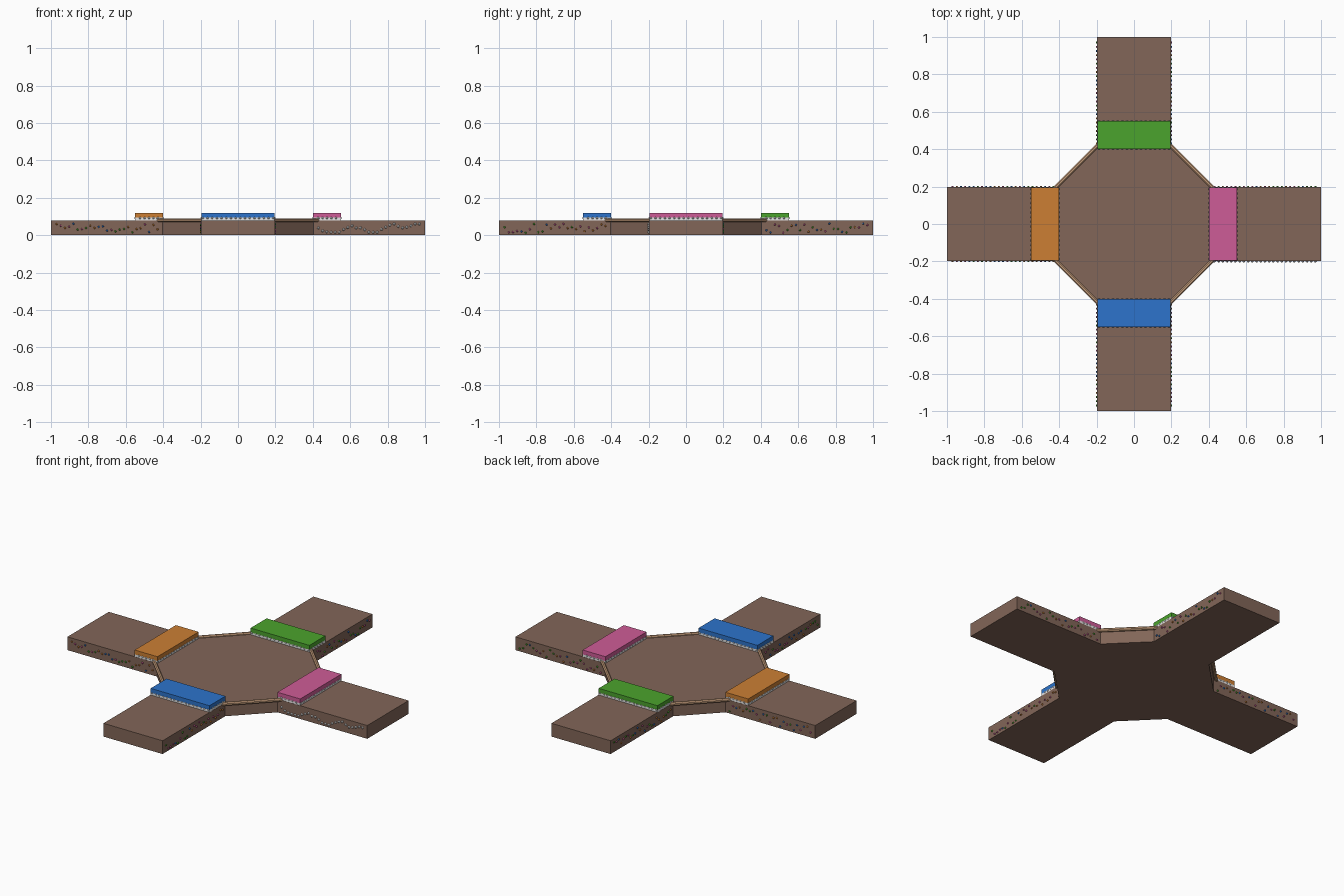
import bpy, bmesh, math, random
from mathutils import Matrix, Vector

if "Cube" in bpy.data.objects:
    bpy.data.objects.remove(bpy.data.objects["Cube"])

random.seed(4)


def srgb(r, g, b):
    return [((c / 255 + 0.055) / 1.055) ** 2.4 for c in (r, g, b)] + [1]


def material(name, *rgb):
    m = bpy.data.materials.new(name)
    m.diffuse_color = srgb(*rgb)
    m.use_nodes = True
    m.node_tree.nodes["Principled BSDF"].inputs["Base Color"].default_value = m.diffuse_color
    return m


BROWN = material("brown", 130, 102, 88)
TAN = material("tan", 196, 156, 122)
WHITE = material("white", 235, 235, 235)
BLUE = material("blue", 45, 116, 204)
GREEN = material("green", 75, 163, 45)
PINK = material("pink", 206, 92, 151)
ORANGE = material("orange", 204, 127, 52)


def finish(name, bm, mats):
    me = bpy.data.meshes.new(name)
    bmesh.ops.recalc_face_normals(bm, faces=bm.faces)
    bm.to_mesh(me)
    bm.free()
    for m in mats:
        me.materials.append(m)
    ob = bpy.data.objects.new(name, me)
    bpy.context.collection.objects.link(ob)
    return ob


def add_box(bm, x0, x1, y0, y1, z0, z1, mtx):
    mid = Vector(((x0 + x1) / 2, (y0 + y1) / 2, (z0 + z1) / 2))
    bmesh.ops.create_cube(bm, size=1, matrix=mtx @ Matrix.Translation(mid)
                          @ Matrix.Diagonal((x1 - x0, y1 - y0, z1 - z0, 1)))


def add_ball(bm, pos, r, mtx, index=0):
    res = bmesh.ops.create_icosphere(bm, subdivisions=1, radius=r,
                                     matrix=mtx @ Matrix.Translation(pos))
    for v in res["verts"]:
        for f in v.link_faces:
            f.material_index = index


# cross-shaped board: one quarter outline, rotated four times
W, D, H = 0.197, 0.403, 0.08
bm = bmesh.new()
turns = [Matrix.Rotation(i * math.pi / 2, 4, "Z") for i in range(4)]
quarter = [(D, -W), (1, -W), (1, W), (D, W)]
face = bm.faces.new([bm.verts.new(t @ Vector((x, y, 0)))
                     for t in turns for x, y in quarter])
top = bmesh.ops.extrude_face_region(bm, geom=[face])
bmesh.ops.translate(bm, vec=(0, 0, H),
                    verts=[v for v in top["geom"] if isinstance(v, bmesh.types.BMVert)])
finish("board", bm, [BROWN])

# +x, +y, -x, -y
names = ("right", "back", "left", "front")
colours = (PINK, GREEN, ORANGE, BLUE)
for i, turn in enumerate(turns):
    # coloured slab on each arm
    bm = bmesh.new()
    add_box(bm, 0.40, 0.552, -0.196, 0.196, 0.094, 0.12, turn)
    finish(names[i] + "_slab", bm, [colours[i]])

    # white icing layer with a beaded upper edge
    bm = bmesh.new()
    add_box(bm, 0.40, 0.552, -0.196, 0.196, H, 0.094, turn)
    for k in range(16):
        y = -0.188 + k * 0.376 / 15
        for x in (0.405, 0.547):
            add_ball(bm, Vector((x, y, 0.092)), 0.0085, turn)
    for k in range(1, 6):
        x = 0.405 + k * 0.142 / 6
        for y in (-0.192, 0.192):
            add_ball(bm, Vector((x, y, 0.092)), 0.0085, turn)
    finish(names[i] + "_icing", bm, [WHITE])

    # sprinkles along both long sides of the arm
    bm = bmesh.new()
    for side in (-1, 1):
        white = i == 0 and side == -1
        z = 0.05
        for k in range(25):
            x = 0.43 + k * 0.0225
            if white:
                z = min(0.06, max(0.016, z + random.uniform(-0.02, 0.018)))
            else:
                z = random.uniform(0.012, 0.062)
            add_ball(bm, Vector((x, side * 0.199, z)),
                     0.008 if white else 0.006, turn,
                     0 if white else random.randint(1, 4))
    finish(names[i] + "_sprinkles", bm, [WHITE, BLUE, GREEN, PINK, ORANGE])

    # rounded trim rod along each diagonal edge
    bm = bmesh.new()
    bmesh.ops.create_cone(
        bm, cap_ends=True, segments=8, radius1=0.0108, radius2=0.0108, depth=0.34,
        matrix=turn @ Matrix.Translation((0.3075, 0.3075, H))
        @ Matrix.Rotation(-math.pi / 4, 4, "Z") @ Matrix.Rotation(math.pi / 2, 4, "Y")
        @ Matrix.Rotation(math.pi / 8, 4, "Z"))
    finish(names[i] + "_trim_rod", bm, [TAN])
